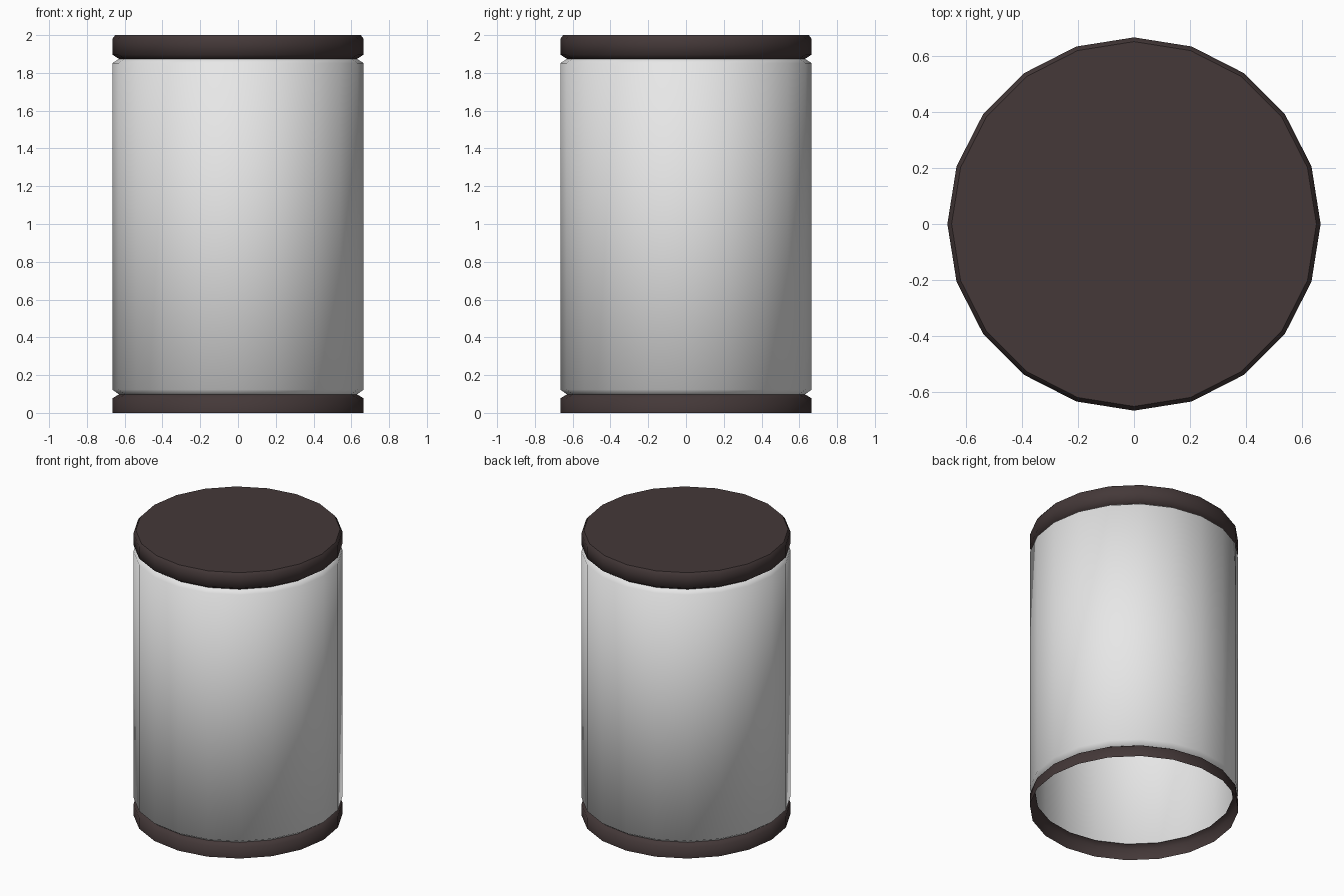
import bpy, bmesh, math

if "Cube" in bpy.data.objects:
    bpy.data.objects.remove(bpy.data.objects["Cube"])

SIDES = 20
R, GROOVE = 0.665, 0.63


def material(name, rgb):
    m = bpy.data.materials.new(name)
    m.diffuse_color = (*rgb, 1.0)
    m.use_nodes = True
    m.node_tree.nodes["Principled BSDF"].inputs["Base Color"].default_value = m.diffuse_color
    return m


def lathe(name, profile, mat, cap_top=False):
    """Spin (radius, height) points, listed bottom to top, into a thin shell."""
    bm = bmesh.new()
    rings = []
    for r, z in profile:
        rings.append([bm.verts.new((r * math.cos(math.tau * i / SIDES),
                                    r * math.sin(math.tau * i / SIDES), z))
                      for i in range(SIDES)])
    for low, high in zip(rings, rings[1:]):
        for i in range(SIDES):
            j = (i + 1) % SIDES
            bm.faces.new((low[i], low[j], high[j], high[i])).smooth = True
    if cap_top:
        bm.faces.new(rings[-1])  # stays flat shaded
    mesh = bpy.data.meshes.new(name)
    bm.to_mesh(mesh)
    bm.free()
    mesh.materials.append(mat)
    obj = bpy.data.objects.new(name, mesh)
    bpy.context.collection.objects.link(obj)
    return obj


white = material("white", (0.8, 0.8, 0.8))
dark_brown = material("dark brown", (0.058, 0.040, 0.040))

# Base band, open underneath
lathe("base_band", [(R, 0), (R, 0.077), (GROOVE, 0.098)], dark_brown)

# Main wall, chamfered into the grooves at both ends
lathe("body", [(GROOVE, 0.098), (R, 0.123), (R, 1.852), (GROOVE, 1.874)], white)

# Lid with a small top bevel
lathe("lid", [(GROOVE, 1.874), (R, 1.897), (R, 1.98), (0.65, 2.0)],
      dark_brown, cap_top=True)
